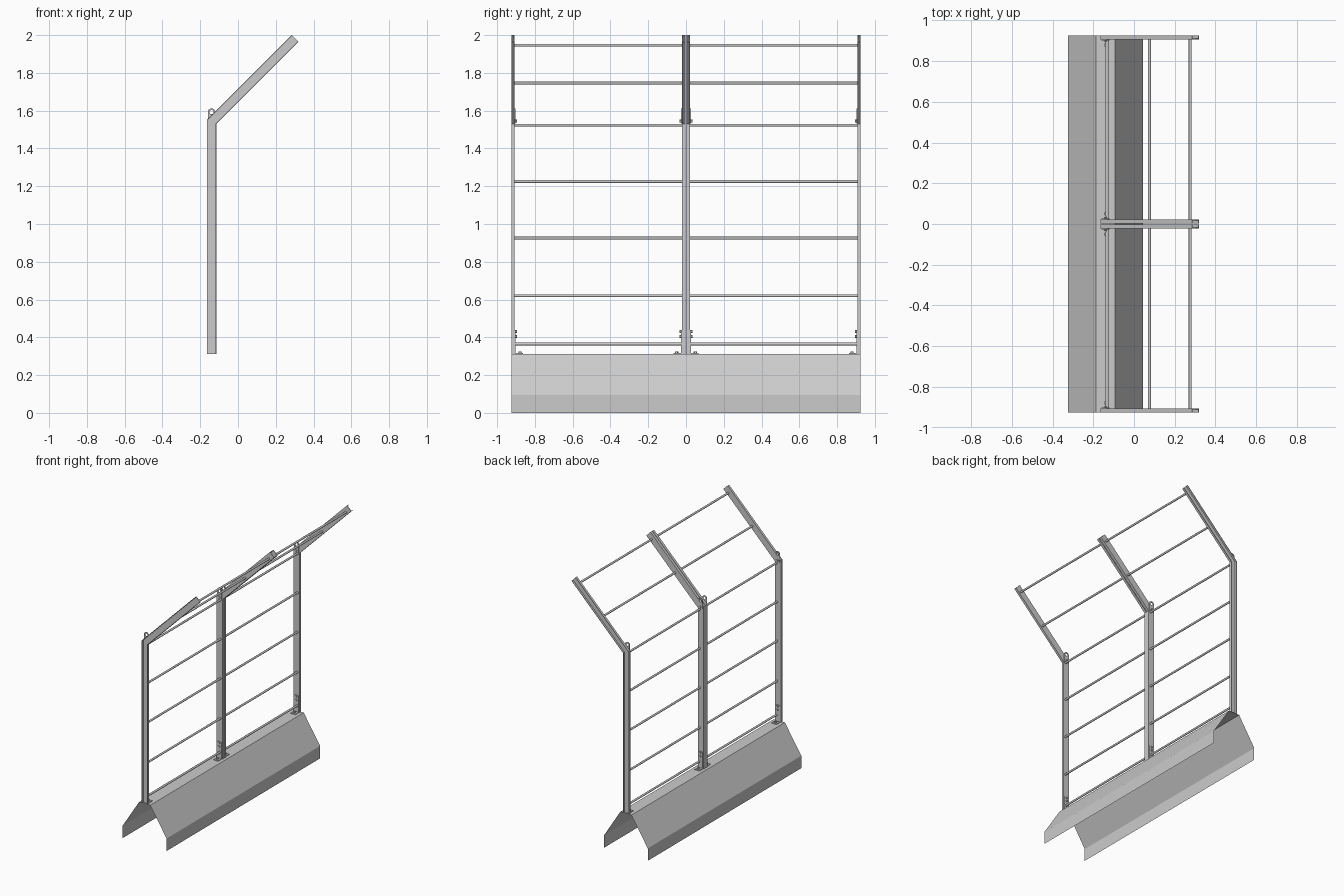
import bpy, bmesh, math
from mathutils import Matrix, Vector

if "Cube" in bpy.data.objects:
    bpy.data.objects.remove(bpy.data.objects["Cube"])

PX = -0.14                      # post centre line in x
Y_IN, Y_OUT = 0.022, 0.907      # inner faces of the two channel webs of one bay


def finish(bm, name, mirror=True, smooth=False, closed=True):
    if closed:
        bmesh.ops.recalc_face_normals(bm, faces=bm.faces)
    me = bpy.data.meshes.new(name)
    bm.to_mesh(me)
    bm.free()
    ob = bpy.data.objects.new(name, me)
    bpy.context.collection.objects.link(ob)
    if mirror:
        m = ob.modifiers.new("mirror", 'MIRROR')
        m.use_axis = (False, True, False)
        m.use_mirror_merge = False
    if smooth:
        bpy.ops.object.select_all(action='DESELECT')
        ob.select_set(True)
        bpy.context.view_layer.objects.active = ob
        bpy.ops.object.shade_smooth_by_angle(angle=math.radians(50))
    return ob


def add_box(bm, lo, hi):
    lo, hi = Vector(lo), Vector(hi)
    mat = Matrix.Translation((lo + hi) / 2) @ Matrix.Diagonal((*(hi - lo), 1))
    bmesh.ops.create_cube(bm, size=1, matrix=mat)


def add_rod(bm, centre, r, length, axis, sides):
    rot = Matrix.Rotation(math.pi / 2, 4, 'X') if axis == 'Y' else Matrix()
    bmesh.ops.create_cone(bm, cap_ends=True, segments=sides, radius1=r, radius2=r,
                          depth=length, matrix=Matrix.Translation(centre) @ rot)


# Base ridge: open folded sheet with vertical skirts
bm = bmesh.new()
half = [(0.185, 0), (0.185, 0.095), (0.047, 0.312)]
prof = [(PX - d, z) for d, z in half] + [(PX + d, z) for d, z in reversed(half)]
rows = [[bm.verts.new((x, y, z)) for x, z in prof] for y in (-0.925, 0.925)]
for i in range(len(prof) - 1):
    bm.faces.new((rows[0][i], rows[0][i + 1], rows[1][i + 1], rows[1][i]))
finish(bm, "base_ridge_sheet", mirror=False)

# Posts: C-channels swept up and mitred into the 45 degree arm
s = math.sqrt(0.5)
path = [((PX, 0.312), (1, 0)),
        ((PX, 1.54), (1, -math.tan(math.pi / 8))),
        ((0.302, 1.982), (s, -s))]


def channel(name, web, toe):
    t = 0.004
    w = web + math.copysign(t, toe - web)
    sec = [(-.025, web), (.025, web), (.025, toe), (.025 - t, toe),
           (.025 - t, w), (-.025 + t, w), (-.025 + t, toe), (-.025, toe)]
    bm = bmesh.new()
    rings = [[bm.verts.new((p[0] + n[0] * u, y, p[1] + n[1] * u)) for u, y in sec]
             for p, n in path]
    for a, b in zip(rings, rings[1:]):
        for i in range(8):
            j = (i + 1) % 8
            bm.faces.new((a[i], a[j], b[j], b[i]))
    for r in (rings[0], rings[-1]):     # end caps follow the C shape
        for q in ((0, 1, 4, 5), (1, 2, 3, 4), (0, 5, 6, 7)):
            bm.faces.new([r[k] for k in q])
    finish(bm, name)


channel("middle_post", Y_IN, 0.002)
channel("end_post", Y_OUT, 0.925)

# Horizontal rails on the posts and arms
bm = bmesh.new()
for x, z in [(-.132, .365), (-.132, .62), (-.132, .925), (-.132, 1.225), (-.132, 1.523),
             (.076, 1.746), (.276, 1.946)]:
    add_rod(bm, (x, (Y_IN + Y_OUT) / 2, z), 0.0075, Y_OUT - Y_IN, 'Y', 16)
finish(bm, "rails", smooth=True)

# Lifting lugs, foot brackets and bolts on the inner face of each post
lugs, feet, bolts = bmesh.new(), bmesh.new(), bmesh.new()
N, R, RH, DROP, ZC = 24, 0.02, 0.011, 0.06, 1.592
for y, d in ((Y_IN, 1), (Y_OUT, -1)):
    # arched plate with an eye
    loops = []
    for yy in (y, y + d * 0.005):
        outer, inner = [], []
        for i in range(N):
            a = 2 * math.pi * i / N
            c, sn = math.cos(a), math.sin(a)
            zo = R * sn if i <= N // 2 else -DROP
            outer.append(lugs.verts.new((PX + R * c, yy, ZC + zo)))
            inner.append(lugs.verts.new((PX + RH * c, yy, ZC + RH * sn)))
        loops.append((outer, inner))
    (o1, i1), (o2, i2) = loops
    for i in range(N):
        j = (i + 1) % N
        for a, b in ((o1, i1), (i1, i2), (i2, o2), (o2, o1)):
            lugs.faces.new((a[i], a[j], b[j], b[i]))
    # L-shaped foot
    def span(a, b):
        return sorted((y + d * a, y + d * b))
    a, b = span(0, 0.005)
    add_box(feet, (PX - .02, a, .312), (PX + .02, b, .44))
    a, b = span(0.005, 0.045)
    add_box(feet, (PX - .02, a, .312), (PX + .02, b, .317))
    # hex bolts
    for z in (0.405, 0.43, 1.545):
        add_rod(bolts, (PX, y + d * 0.008, z), 0.008, 0.008, 'Y', 6)
    add_rod(bolts, (PX, y + d * 0.028, 0.321), 0.009, 0.01, 'Z', 6)
finish(lugs, "lifting_lugs")
finish(feet, "foot_brackets")
finish(bolts, "bolts")
